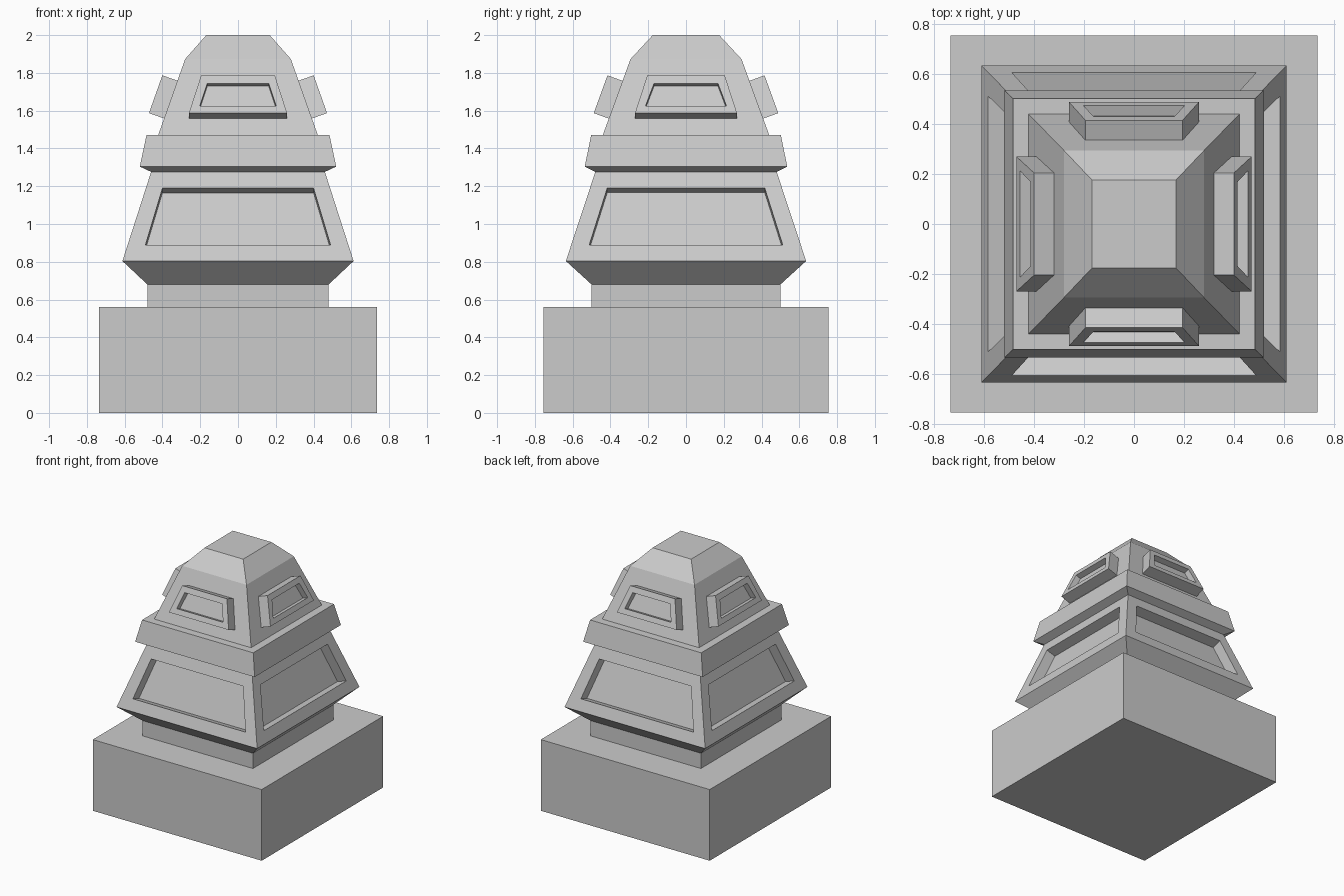
import bpy, bmesh
from mathutils import Vector, Matrix
from math import radians

if "Cube" in bpy.data.objects:
    bpy.data.objects.remove(bpy.data.objects["Cube"])


def finish(name, bm):
    bmesh.ops.remove_doubles(bm, verts=bm.verts, dist=1e-5)
    bmesh.ops.recalc_face_normals(bm, faces=bm.faces)
    me = bpy.data.meshes.new(name)
    bm.to_mesh(me)
    bm.free()
    ob = bpy.data.objects.new(name, me)
    bpy.context.collection.objects.link(ob)
    return ob


def quad(bm, pts):
    bm.faces.new([bm.verts.new(p) for p in pts])


def bridge(bm, a, b):
    for i in range(4):
        j = (i + 1) % 4
        quad(bm, [a[i], a[j], b[j], b[i]])


def ring(x, y, z):
    return [Vector(p) for p in ((-x, -y, z), (x, -y, z), (x, y, z), (-x, y, z))]


def loft(bm, rings, skip=None, bottom=True, top=True):
    rs = [ring(*r) for r in rings]
    for k in range(len(rs) - 1):
        if k != skip:
            bridge(bm, rs[k], rs[k + 1])
    if bottom:
        quad(bm, rs[0])
    if top:
        quad(bm, rs[-1])


class Side:
    """One sloped face of the tower, k quarter turns from the front."""
    def __init__(self, k, low, high):
        i = 1 if k % 2 == 0 else 0
        self.rot = Matrix.Rotation(radians(90 * k), 3, 'Z')
        self.a = Vector((0, -low[i], low[2]))
        self.d = Vector((0, -high[i], high[2])) - self.a
        self.n = Vector((0, -self.d.z, self.d.y)).normalized()

    def trapezoid(self, wb, zb, wt, zt, off=0.0):
        out = []
        for w, z in ((-wb, zb), (wb, zb), (wt, zt), (-wt, zt)):
            t = (z - off * self.n.z - self.a.z) / self.d.z
            p = self.a + self.d * t + self.n * off
            out.append(self.rot @ Vector((w, p.y, p.z)))
        return out

    def sink(self, pts, depth):
        return [p - self.rot @ self.n * depth for p in pts]


def recessed(bm, side, outer, inner, depth):
    floor = side.sink(inner, depth)
    bridge(bm, outer, inner)
    bridge(bm, inner, floor)
    quad(bm, floor)


# Base block
bm = bmesh.new()
loft(bm, [(0.735, 0.755, 0), (0.735, 0.755, 0.56)])
finish("base_block", bm)

# Tower body with neck, flared skirt, band and cap
rings = [(0.48, 0.50, 0.56), (0.48, 0.50, 0.68), (0.612, 0.636, 0.804),
         (0.46, 0.48, 1.276), (0.52, 0.536, 1.304), (0.484, 0.502, 1.472),
         (0.422, 0.44, 1.472), (0.28, 0.294, 1.873), (0.168, 0.176, 2.0)]
bm = bmesh.new()
loft(bm, rings, skip=2)
for k in range(4):
    low, high = rings[2], rings[3]
    i = k % 2
    s = Side(k, low, high)
    outer = s.trapezoid(low[i], low[2], high[i], high[2])
    wb, wt = ((0.49, 0.40), (0.512, 0.417))[i]
    recessed(bm, s, outer, s.trapezoid(wb, 0.89, wt, 1.19), 0.08)
finish("tower_body", bm)

# Projecting window frames, one per side
for k, label in enumerate(("front", "right", "back", "left")):
    s = Side(k, rings[6], rings[7])
    wb, wt, ib, it = ((0.26, 0.195, 0.202, 0.162),
                      (0.27, 0.205, 0.214, 0.169))[k % 2]
    bm = bmesh.new()
    outer = s.trapezoid(wb, 1.587, wt, 1.787, 0.085)
    back = s.sink(outer, 0.09)
    recessed(bm, s, outer, s.trapezoid(ib, 1.626, it, 1.745, 0.085), 0.045)
    bridge(bm, outer, back)
    quad(bm, back)
    finish("window_frame_" + label, bm)
